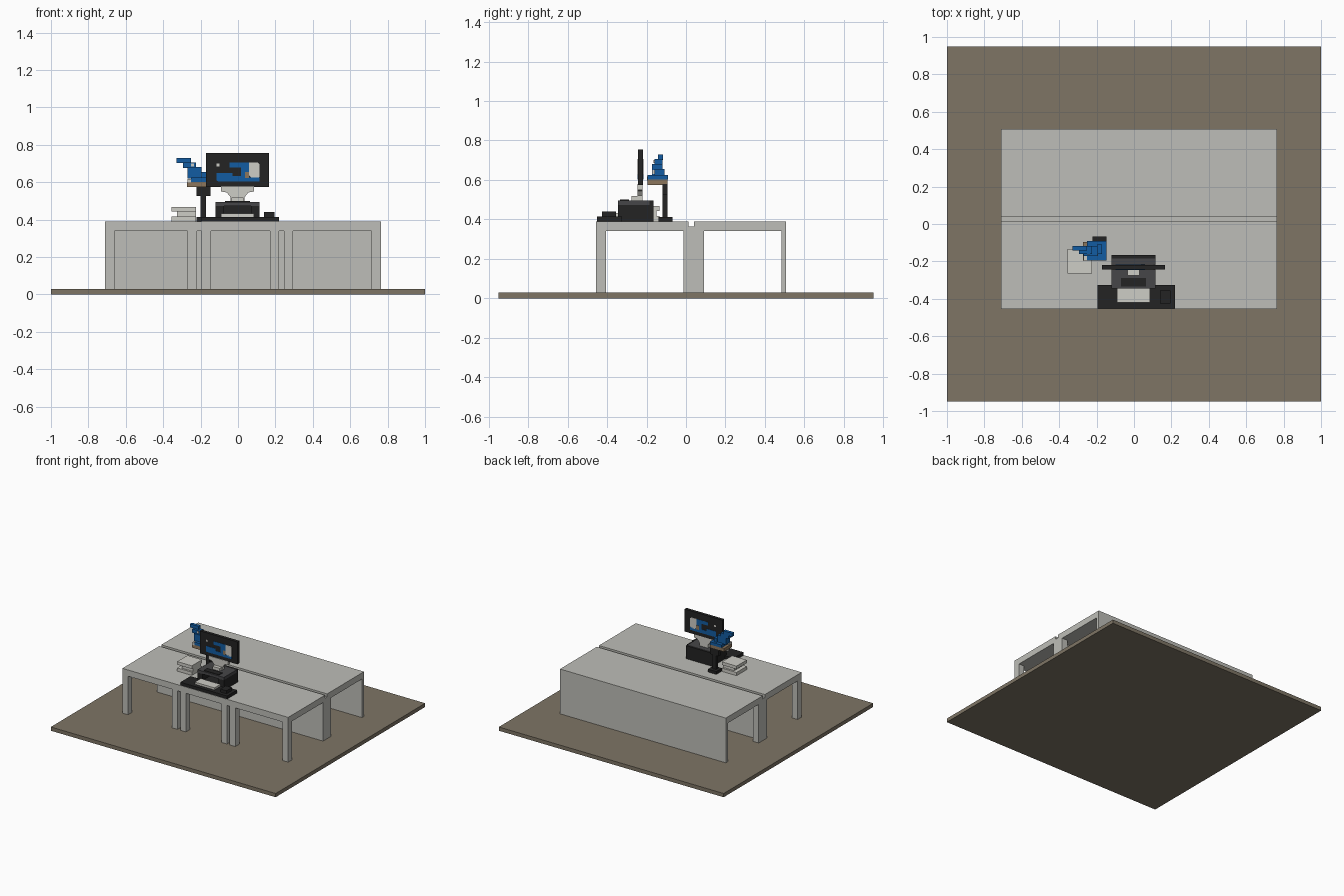
import bpy
import bmesh
from mathutils import Vector

cube = bpy.data.objects.get("Cube")
if cube:
    bpy.data.objects.remove(cube, do_unlink=True)


def material(name, rgb):
    """Flat colour from 0-255 sRGB values, stored as linear."""
    lin = [((c / 255 + 0.055) / 1.055) ** 2.4 for c in rgb]
    m = bpy.data.materials.new(name)
    m.use_nodes = True
    m.diffuse_color = (*lin, 1)
    bsdf = m.node_tree.nodes["Principled BSDF"]
    bsdf.inputs["Base Color"].default_value = (*lin, 1)
    bsdf.inputs["Roughness"].default_value = 0.8
    return m


GREY = material("light grey", (190, 190, 184))
FLOOR = material("floor taupe", (126, 117, 101))
BLACK = material("black", (35, 35, 35))
DARK = material("dark grey", (70, 70, 72))
BLUE = material("blue", (18, 92, 162))
TAN = material("tan", (140, 118, 92))
WHITE = material("off white", (206, 205, 198))


def finish(name, bm, mat):
    bmesh.ops.recalc_face_normals(bm, faces=bm.faces)
    mesh = bpy.data.meshes.new(name)
    bm.to_mesh(mesh)
    bm.free()
    mesh.materials.append(mat)
    obj = bpy.data.objects.new(name, mesh)
    bpy.context.collection.objects.link(obj)
    return obj


def boxes(name, mat, *extents):
    """One object made of boxes given as (x0, x1, y0, y1, z0, z1)."""
    bm = bmesh.new()
    for x0, x1, y0, y1, z0, z1 in extents:
        verts = bmesh.ops.create_cube(bm, size=1)["verts"]
        bmesh.ops.scale(bm, vec=(x1 - x0, y1 - y0, z1 - z0), verts=verts)
        bmesh.ops.translate(bm, vec=((x0 + x1) / 2, (y0 + y1) / 2, (z0 + z1) / 2), verts=verts)
    return finish(name, bm, mat)


def profile(name, mat, points, y0, y1):
    """Extrude an outline in x and z from y0 to y1."""
    bm = bmesh.new()
    face = bm.faces.new([bm.verts.new((x, y0, z)) for x, z in points])
    ext = bmesh.ops.extrude_face_region(bm, geom=[face])["geom"]
    verts = [v for v in ext if isinstance(v, bmesh.types.BMVert)]
    bmesh.ops.translate(bm, vec=Vector((0, y1 - y0, 0)), verts=verts)
    return finish(name, bm, mat)


# Floor slab
boxes("floor", FLOOR, (-1, 1, -0.95, 0.95, 0, 0.03))

# Two matching desk rows, each with front legs and a full rear panel
X0, X1 = -0.71, 0.765
LEGS = (-0.71, -0.27, -0.195, 0.17, 0.245, 0.715)
for row, y in (("front", -0.455), ("back", 0.04)):
    boxes(row + "_desk_top", GREY, (X0, X1, y, y + 0.468, 0.34, 0.39))
    boxes(row + "_desk_panel", GREY, (X0, X1, y + 0.443, y + 0.468, 0.03, 0.34))
    boxes(row + "_desk_legs", GREY,
          *[(x, x + 0.05, y, y + 0.05, 0.03, 0.34) for x in LEGS])
boxes("desk_joint", GREY, (X0, X1, 0.013, 0.04, 0.03, 0.365))

# Desk mat, keyboard and mouse
boxes("desk_mat", BLACK, (-0.195, 0.22, -0.452, -0.325, 0.39, 0.415))
boxes("keyboard", WHITE, (-0.09, 0.085, -0.42, -0.345, 0.415, 0.432))
boxes("mouse", BLACK, (0.14, 0.195, -0.425, -0.355, 0.415, 0.44))

# Monitor riser
boxes("riser_base", BLACK, (-0.12, 0.115, -0.345, -0.165, 0.39, 0.42))
boxes("riser_sides", BLACK,
      (-0.12, -0.075, -0.345, -0.165, 0.42, 0.472),
      (0.07, 0.115, -0.345, -0.165, 0.42, 0.472),
      (-0.075, 0.07, -0.21, -0.165, 0.42, 0.472))
boxes("riser_top", DARK, (-0.12, 0.115, -0.345, -0.185, 0.472, 0.495))
boxes("riser_inset", BLACK, (-0.07, 0.065, -0.335, -0.29, 0.495, 0.5))
boxes("riser_rear_strip", BLACK, (-0.12, 0.115, -0.185, -0.165, 0.472, 0.495))

# Monitor and its stepped stand
boxes("monitor", BLACK, (-0.17, 0.165, -0.243, -0.218, 0.575, 0.755))
profile("stand_neck", WHITE,
        [(-0.04, 0.495), (0.035, 0.495), (0.035, 0.52), (0.055, 0.545), (0.085, 0.55),
         (0.085, 0.578), (-0.09, 0.578), (-0.09, 0.55), (-0.06, 0.545), (-0.04, 0.52)],
        -0.247, -0.22)
boxes("stand_foot", WHITE, (-0.035, 0.03, -0.275, -0.247, 0.495, 0.518))

# Picture plates on both faces of the screen
for side, ya, yb in (("front", -0.245, -0.242), ("rear", -0.219, -0.216)):
    profile(side + "_screen_blue", BLUE,
            [(-0.115, 0.61), (-0.105, 0.603), (0.115, 0.603), (0.115, 0.625), (0.06, 0.625),
             (0.06, 0.705), (-0.045, 0.705), (-0.045, 0.678), (0.015, 0.678),
             (0.015, 0.632), (-0.03, 0.632), (-0.03, 0.65), (-0.115, 0.65)], ya, yb)
    profile(side + "_screen_light", WHITE,
            [(0.06, 0.635), (0.075, 0.62), (0.105, 0.62), (0.115, 0.63),
             (0.115, 0.695), (0.105, 0.705), (0.06, 0.705)], ya, yb)
    boxes(side + "_screen_tan", TAN, (0.037, 0.06, ya - 0.001, yb + 0.001, 0.622, 0.655))
    boxes(side + "_screen_dot", WHITE, (-0.115, -0.1, ya, yb, 0.685, 0.7))

# Stacked trays
boxes("tray_stack", WHITE,
      (-0.355, -0.225, -0.265, -0.135, 0.39, 0.416),
      (-0.325, -0.225, -0.25, -0.15, 0.416, 0.442),
      (-0.355, -0.225, -0.265, -0.135, 0.442, 0.467))

# Figure stand
boxes("figure_stand", BLACK,
      (-0.222, -0.147, -0.14, -0.068, 0.39, 0.413),
      (-0.2, -0.17, -0.12, -0.095, 0.413, 0.53),
      (-0.222, -0.147, -0.12, -0.095, 0.525, 0.578))

# Figure: tan base, stepped blue body and raised arm
boxes("figure_base", TAN, (-0.272, -0.147, -0.195, -0.095, 0.575, 0.602))
boxes("figure_body", BLUE,
      (-0.25, -0.147, -0.195, -0.092, 0.602, 0.625),
      (-0.27, -0.195, -0.172, -0.12, 0.62, 0.68))
boxes("figure_shoulder", BLUE, (-0.295, -0.225, -0.16, -0.118, 0.675, 0.705))
boxes("figure_arm", BLUE, (-0.328, -0.25, -0.142, -0.117, 0.702, 0.73))
boxes("figure_back", BLUE, (-0.197, -0.17, -0.16, -0.11, 0.625, 0.655))
boxes("figure_light_patches", WHITE,
      (-0.25, -0.235, -0.164, -0.158, 0.685, 0.7),
      (-0.27, -0.25, -0.198, -0.17, 0.598, 0.618),
      (-0.2, -0.192, -0.17, -0.15, 0.63, 0.65))
